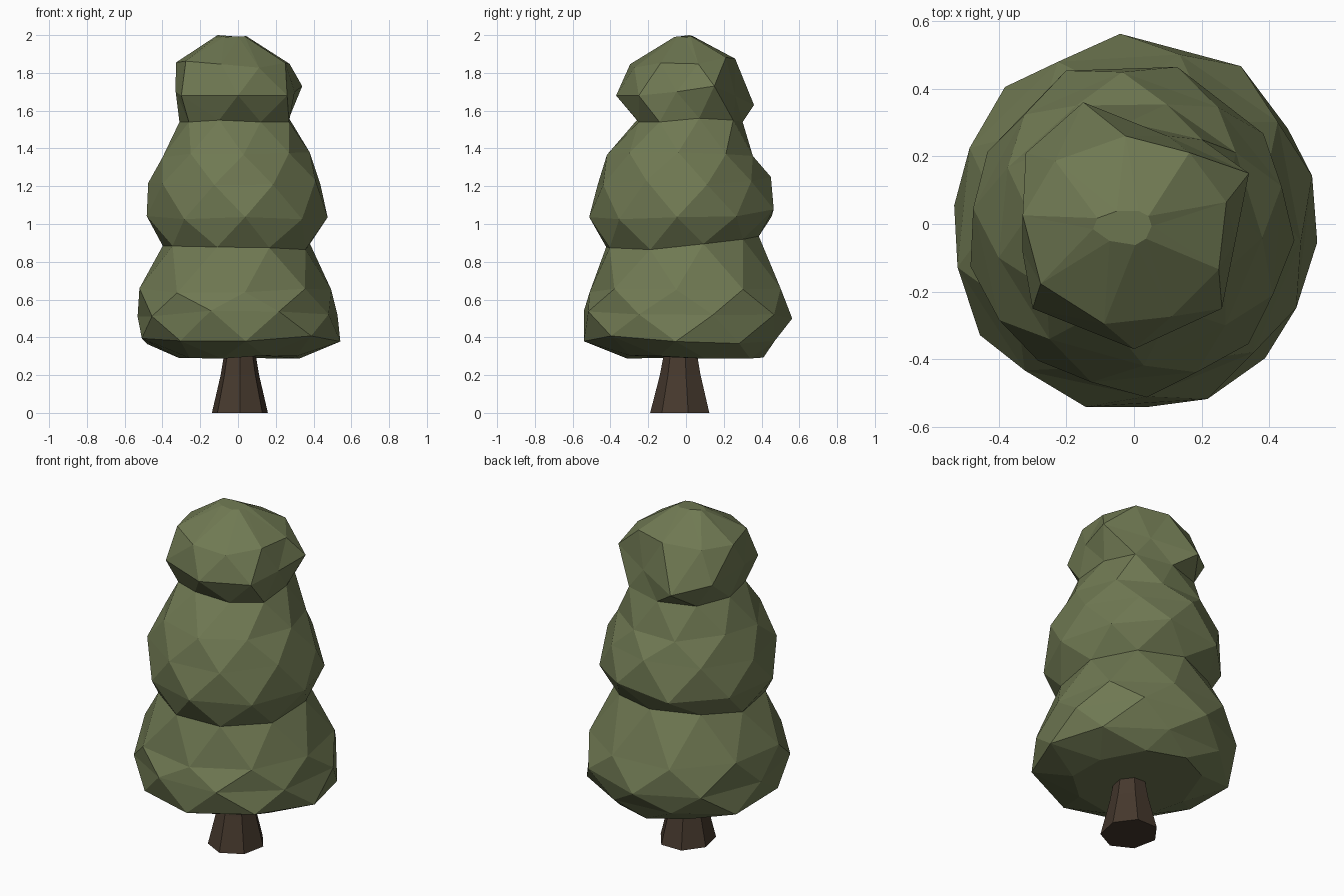
import bpy, bmesh, random
from math import sin, cos, pi

if "Cube" in bpy.data.objects:
    bpy.data.objects.remove(bpy.data.objects["Cube"])

random.seed(4)


def material(name, rgb):
    m = bpy.data.materials.new(name)
    m.diffuse_color = (*rgb, 1)
    m.use_nodes = True
    m.node_tree.nodes["Principled BSDF"].inputs["Base Color"].default_value = m.diffuse_color
    return m


def loft(name, rings, mat):
    """Close a stack of equally sized point rings with flat facets."""
    bm = bmesh.new()
    loops = [[bm.verts.new(p) for p in ring] for ring in rings]
    for i, (a, b) in enumerate(zip(loops, loops[1:])):
        n = len(a)
        for k in range(n):
            j = (k + 1) % n
            if name == "trunk":
                bm.faces.new((a[k], a[j], b[j], b[k]))
            elif i % 2 == 0:      # upper ring is half a step ahead
                bm.faces.new((a[k], a[j], b[k]))
                bm.faces.new((a[j], b[j], b[k]))
            else:                 # lower ring is half a step ahead
                bm.faces.new((a[k], b[j], b[k]))
                bm.faces.new((a[k], a[j], b[j]))
    bm.faces.new(loops[0][::-1])
    bm.faces.new(loops[-1])
    bmesh.ops.recalc_face_normals(bm, faces=bm.faces[:])
    me = bpy.data.meshes.new(name)
    bm.to_mesh(me)
    bm.free()
    me.materials.append(mat)
    ob = bpy.data.objects.new(name, me)
    bpy.context.collection.objects.link(ob)


# Foliage: height, tilt towards +y, reach to +x, +y, -x, -y
TIERS = [
    (0.295, 0.00, 0.33, 0.41, 0.30, 0.32),
    (0.385, -0.02, 0.53, 0.48, 0.51, 0.53),
    (0.52, -0.03, 0.52, 0.55, 0.53, 0.56),
    (0.66, 0.02, 0.49, 0.51, 0.53, 0.51),
    (0.89, 0.07, 0.39, 0.37, 0.40, 0.43),
    (1.05, 0.02, 0.48, 0.49, 0.48, 0.49),
    (1.22, 0.02, 0.45, 0.45, 0.46, 0.48),
    (1.37, 0.00, 0.37, 0.38, 0.41, 0.40),
    (1.54, 0.00, 0.28, 0.30, 0.30, 0.26),
    (1.69, -0.05, 0.33, 0.35, 0.32, 0.36),
    (1.86, 0.05, 0.27, 0.25, 0.32, 0.30),
    (1.99, 0.00, 0.05, 0.04, 0.12, 0.06),
]
# The lopsided neck and crown rings are placed point by point
SPECIAL = {
    8: [(0.27, 0.07, 1.56), (0.20, 0.25, 1.55), (-0.02, 0.30, 1.54),
        (-0.23, 0.23, 1.54), (-0.31, 0.03, 1.54), (-0.26, -0.19, 1.54),
        (-0.10, -0.26, 1.55), (0.12, -0.25, 1.54), (0.27, -0.14, 1.54)],
    9: [(0.34, 0.15, 1.73), (0.10, 0.26, 1.68), (-0.15, 0.36, 1.63),
        (-0.32, 0.21, 1.68), (-0.33, -0.08, 1.70), (-0.30, -0.25, 1.68),
        (0.00, -0.37, 1.68), (0.26, -0.25, 1.68), (0.30, -0.05, 1.70)],
}
SIDES = 9
rings = []
for i, (z, tilt, px, py, nx, ny) in enumerate(TIERS):
    ring = []
    for k in range(SIDES):
        t = 2 * pi * (k + 0.5 * (i % 2)) / SIDES + 0.25
        f = random.uniform(1.0, 1.05)
        if 5 <= i <= 7:           # middle tier is flatter at the back right
            f -= 0.06 * max(0, cos(t - pi / 4)) ** 4
        x = cos(t) * (px if cos(t) > 0 else nx) * f
        y = sin(t) * (py if sin(t) > 0 else ny) * f
        wobble = 0.02 if 0 < i < 11 else 0.01
        ring.append((x, y, z + tilt * y + random.uniform(-wobble, wobble)))
    rings.append(SPECIAL.get(i, ring))
lift = 2.0 - max(p[2] for p in rings[-1])
rings[-1] = [(x, y, z + lift) for x, y, z in rings[-1]]
loft("foliage", rings, material("leaves", (0.16, 0.19, 0.085)))

# Trunk: seven-sided, flared at the foot
trunk = []
for z, r in [(0, 0.16), (0.2, 0.11), (0.31, 0.09), (0.38, 0.085)]:
    trunk.append([(0.01 + 0.95 * r * cos(2 * pi * k / 7 - pi / 2),
                   -0.025 + 1.03 * r * sin(2 * pi * k / 7 - pi / 2), z) for k in range(7)])
loft("trunk", trunk, material("bark", (0.062, 0.041, 0.027)))
